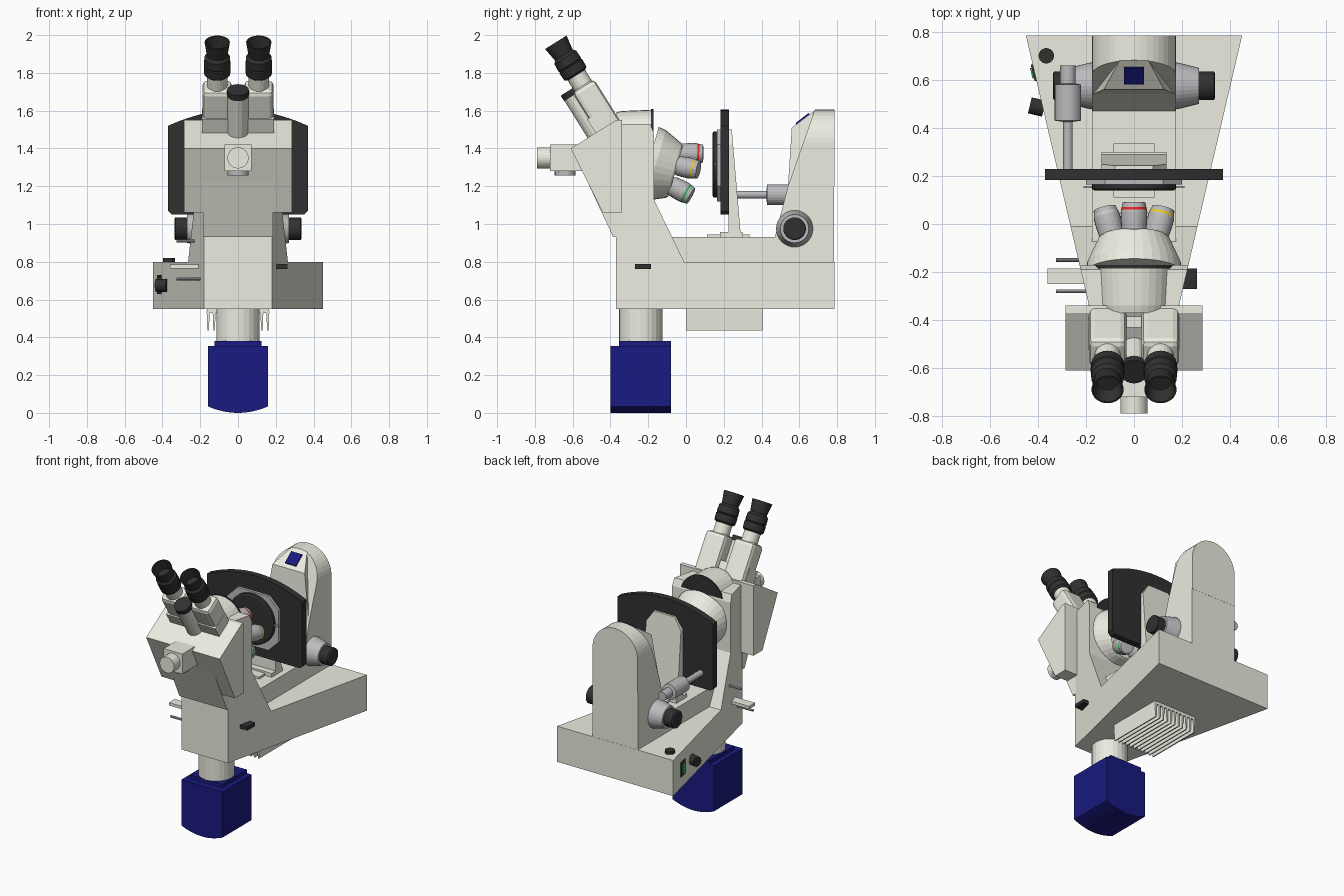
import bpy, bmesh
from math import sin, cos, pi, radians
from mathutils import Vector, Matrix

if "Cube" in bpy.data.objects:
    bpy.data.objects.remove(bpy.data.objects["Cube"])


def mat(name, r, g, b):
    m = bpy.data.materials.new(name)
    m.diffuse_color = (r, g, b, 1)
    m.use_nodes = True
    m.node_tree.nodes["Principled BSDF"].inputs["Base Color"].default_value = m.diffuse_color
    return m


CREAM = mat("cream", .84, .84, .75)
BLACK = mat("black", .03, .03, .03)
BLUE = mat("dark_blue", .01, .01, .22)
GREY = mat("grey", .5, .5, .52)
RED, YELLOW = mat("red", .8, .02, .02), mat("yellow", .85, .6, .02)
GREEN, WHITE = mat("green", .03, .5, .1), mat("white", .9, .9, .9)


def finish(name, bm, m):
    bmesh.ops.recalc_face_normals(bm, faces=bm.faces)
    me = bpy.data.meshes.new(name)
    bm.to_mesh(me)
    bm.free()
    me.materials.append(m)
    o = bpy.data.objects.new(name, me)
    bpy.context.collection.objects.link(o)
    return o


def prism(name, pts, axis, a, b, m=CREAM):
    """Extrude a 2D profile along an axis; a and b may be functions of (u, v)."""
    bm = bmesh.new()
    rings = []
    for lim in (a, b):
        ring = []
        for u, v in pts:
            t = lim(u, v) if callable(lim) else lim
            ring.append(bm.verts.new({"x": (t, u, v), "y": (u, t, v), "z": (u, v, t)}[axis]))
        rings.append(ring)
    n = len(pts)
    for r in rings:
        bm.faces.new(r)
    for i in range(n):
        j = (i + 1) % n
        bm.faces.new((rings[0][i], rings[0][j], rings[1][j], rings[1][i]))
    return finish(name, bm, m)


def lathe(name, prof, origin, d, m=CREAM, n=32):
    """Turn (radius, distance) points about direction d."""
    rot = Vector((0, 0, 1)).rotation_difference(Vector(d).normalized()).to_matrix()
    o = Vector(origin)
    bm = bmesh.new()
    rings = [[bm.verts.new(o + rot @ Vector((r * cos(2 * pi * i / n), r * sin(2 * pi * i / n), h)))
              for i in range(n)] for r, h in prof]
    for p, q in zip(rings, rings[1:]):
        for i in range(n):
            j = (i + 1) % n
            bm.faces.new((p[i], p[j], q[j], q[i]))
    bm.faces.new(rings[0])
    bm.faces.new(rings[-1])
    return finish(name, bm, m)


def rod(name, r, length, origin, d, m=CREAM, n=24):
    return lathe(name, [(r, 0), (r, length)], origin, d, m, n)


def box(name, lo, hi, m=CREAM):
    return prism(name, [(lo[0], lo[1]), (hi[0], lo[1]), (hi[0], hi[1]), (lo[0], hi[1])],
                 "z", lo[2], hi[2], m)


# lamp box below the front, with curved underside
arc = [(.16 * t / 6, .035 * (t / 6) ** 2) for t in range(-6, 7)]
prism("camera_box", arc + [(.16, .355), (-.16, .355)], "y", -.40, -.08, BLUE)
box("camera_box_lid", (-.125, -.355, .355), (.125, -.08, .38), BLUE)
rod("camera_collar", .115, .19, (0, -.24, .37), (0, 0, 1))

# tapered base and front column
half = lambda y, z: .18 + (y + .37) * .2338
body = [(-.37, .55), (.785, .55), (.785, .80), (-.01, .80), (-.17, 1.13), (-.17, 1.48),
        (-.19, 1.53), (-.35, 1.53), (-.37, 1.50)]
prism("body", body, "x", lambda y, z: -half(y, z), half)
lathe("column_top_barrel", [(.15, 0), (.158, .03), (.165, .19)], (0, -.37, 1.44), (0, 1, 0))
lathe("column_ring", [(.168, 0), (.168, .012)], (0, -.185, 1.44), (0, 1, 0), BLACK)

# deck and rear tower
prism("deck_and_tower_foot", [(-.1, .79), (.784, .79), (.784, 1.2), (.54, 1.2), (.47, .93), (-.1, .93)],
      "x", -.175, .175)
arch = [(.175, 1.2)] + [(.175 * cos(pi * i / 20), 1.43 + .175 * sin(pi * i / 20))
                        for i in range(21)] + [(-.175, 1.2)]
prism("tower_arch", arch, "y", lambda x, z: .54 + .35 * (z - 1.2), .785)
bump = lambda y, z: {1.2: .17, 1.51: .125, 1.6: .06}[z]
prism("tower_front", [(.54, 1.2), (.56, 1.51), (.68, 1.6), (.7, 1.2)], "x",
      lambda y, z: -bump(y, z), bump)
prism("tower_window", [(.585, 1.525), (.655, 1.578), (.650, 1.588), (.580, 1.535)], "x", -.042, .042, BLUE)

# heat sink fins under the base
box("fin_plate", (-.165, 0, .53), (.165, .405, .555))
for i in range(11):
    x = -.158 + i * .0316
    prism("cooling_fin", [(x - .008, .54), (x - .004, .435), (x + .004, .435), (x + .008, .54)], "y", 0, .405)

# focus knobs
for s in (-1, 1):
    lathe("focus_hub", [(.098, 0), (.095, .02), (.075, .10)], (s * .17, .575, .975), (s, 0, 0), GREY)
    lathe("focus_knob", [(.045, 0), (.06, .005), (.06, .07), (.052, .075)],
          (s * .262, .575, .975), (s, 0, 0), BLACK)

# viewing head wedge with front port
prism("head", [(-.61, 1.40), (-.37, 1.55), (-.34, 1.55), (-.34, 1.06), (-.44, 1.06)], "x", -.285, .285)
prism("head_lower", [(-.60, 1.39), (-.36, 1.39), (-.36, .93), (-.385, .93)], "x", -.185, .185)
box("port_block", (-.072, -.72, 1.28), (.072, -.54, 1.42))
rod("port_tube", .056, .08, (0, -.788, 1.35), (0, 1, 0))
rod("port_screw", .055, .03, (0, -.64, 1.258), (0, 0, 1), GREY)

# binocular tubes, leaning forward
A = radians(32)
D = Vector((0, -sin(A), cos(A)))
for s in (-1, 1):
    top = Vector((s * .11, -.546, 1.733))
    tube = box("binocular_tube", (-.078, -.068, -.29), (.078, .068, 0))
    tube.matrix_world = Matrix.Translation(top) @ Matrix.Rotation(A, 4, "X")
    bev = tube.modifiers.new("bevel", "BEVEL")
    bev.width = .025
    bev.segments = 2
    rod("eyepiece_stem", .054, .09, top - D * .01, D)
    lathe("eyepiece", [(.056, .065), (.069, .075), (.071, .12), (.066, .125), (.07, .13), (.068, .175),
                       (.055, .19), (.067, .27), (.06, .27), (.045, .20)], top, D, BLACK)
knob = Vector((0, -.615, 1.71))
lathe("centre_tube", [(.055, -.28), (.055, -.03)], knob, D, n=16)
rod("centre_knob", .057, .035, knob - D * .035, D, BLACK)
bridge = box("binocular_bridge", (-.19, -.05, -.13), (.19, .06, .06))
bridge.matrix_world = Matrix.Translation((0, -.45, 1.53)) @ Matrix.Rotation(A, 4, "X")

# revolving nosepiece and five objectives
T = radians(-16)
N = Vector((0, cos(T), sin(T)))
UP = Vector((0, -sin(T), cos(T)))
face = Vector((0, -.055, 1.28))
lathe("nosepiece", [(.2, -.15), (.195, -.11), (.15, -.01), (.14, 0)], face, N)
for i, band in enumerate((RED, YELLOW, GREEN, BLACK, WHITE)):
    t = 2 * pi * i / 5
    out = UP * cos(t) + Vector((1, 0, 0)) * sin(t)
    d = N * cos(radians(15)) + out * sin(radians(15))
    p = face + out * .098 - d * .01
    lathe("objective", [(.045, 0), (.052, .02), (.055, .06), (.055, .09), (.047, .128), (.03, .13)],
          p, d, GREY, 24)
    lathe("objective_band", [(.0535, .098), (.0515, .108)], p, d, band, 24)

# upright stage plate with arched top
edge = [(.37 * t / 8, 1.605 - .085 * (abs(t) / 8) ** 2) for t in range(8, -9, -1)]
prism("stage_plate", edge + [(-.37, 1.07), (-.35, 1.05), (.35, 1.05), (.37, 1.07)], "y", .183, .228, BLACK)
prism("stage_insert", [(.2, 1.2), (.2, 1.42), (.12, 1.5), (-.12, 1.5), (-.2, 1.42), (-.2, 1.2),
                       (-.12, 1.12), (.12, 1.12)], "y", .165, .185, GREY)
lathe("stage_disc", [(.165, 0), (.175, .006), (.175, .027)], (0, .14, 1.315), (0, 1, 0), BLACK, 40)
for s in (-1, 1):
    box("stage_clip", (s * .15 - .06, .15, 1.31), (s * .15 + .06, .158, 1.322), GREY)

# stage bracket and its foot
bracket = [(.135, .94), (.135, 1.42), (.08, 1.50), (-.08, 1.50), (-.135, 1.42), (-.135, .94)]
prism("stage_bracket", bracket, "y", .225, lambda x, z: .29 - .085 * (z - .94))
box("bracket_rail", (-.085, .11, .92), (.085, .335, .945))
box("bracket_foot", (-.135, .18, .93), (.135, .30, .957))

# stage drive rod on the left
lathe("stage_drive", [(.02, 0), (.02, .205), (.055, .21), (.055, .36), (.032, .365), (.032, .44)],
      (-.275, .22, 1.155), (0, 1, 0), GREY, 24)

# sliders, pins and controls
box("left_slider", (-.36, -.25, .765), (-.18, -.185, .785))
box("right_slider", (.18, -.27, .762), (.262, -.185, .787), BLACK)
rod("upper_pin", .008, .13, (-.325, -.15, .91), (1, 0, 0), GREY, 10)
rod("lower_pin", .008, .13, (-.325, -.28, .71), (1, 0, 0), GREY, 10)
rod("top_dial", .032, .025, (-.365, .70, .795), (0, 0, 1), BLACK)
side = Vector((-1, .2338, 0)).normalized()
rod("side_dial", .034, .06, (-.375, .48, .675), side, BLACK)
along = Vector((.2338, 1, 0)).normalized()
for name, w, h, t, m in (("switch_frame", .035, .05, .008, BLACK), ("power_switch", .022, .035, .014, GREEN)):
    sw = box(name, (-w, -t, -h), (w, t, h), m)
    c = Vector((-half(.63, 0), .63, .68))
    sw.matrix_world = Matrix.Translation(c) @ Vector((1, 0, 0)).rotation_difference(
        Vector((-along.x, along.y, 0))).to_matrix().to_4x4()
